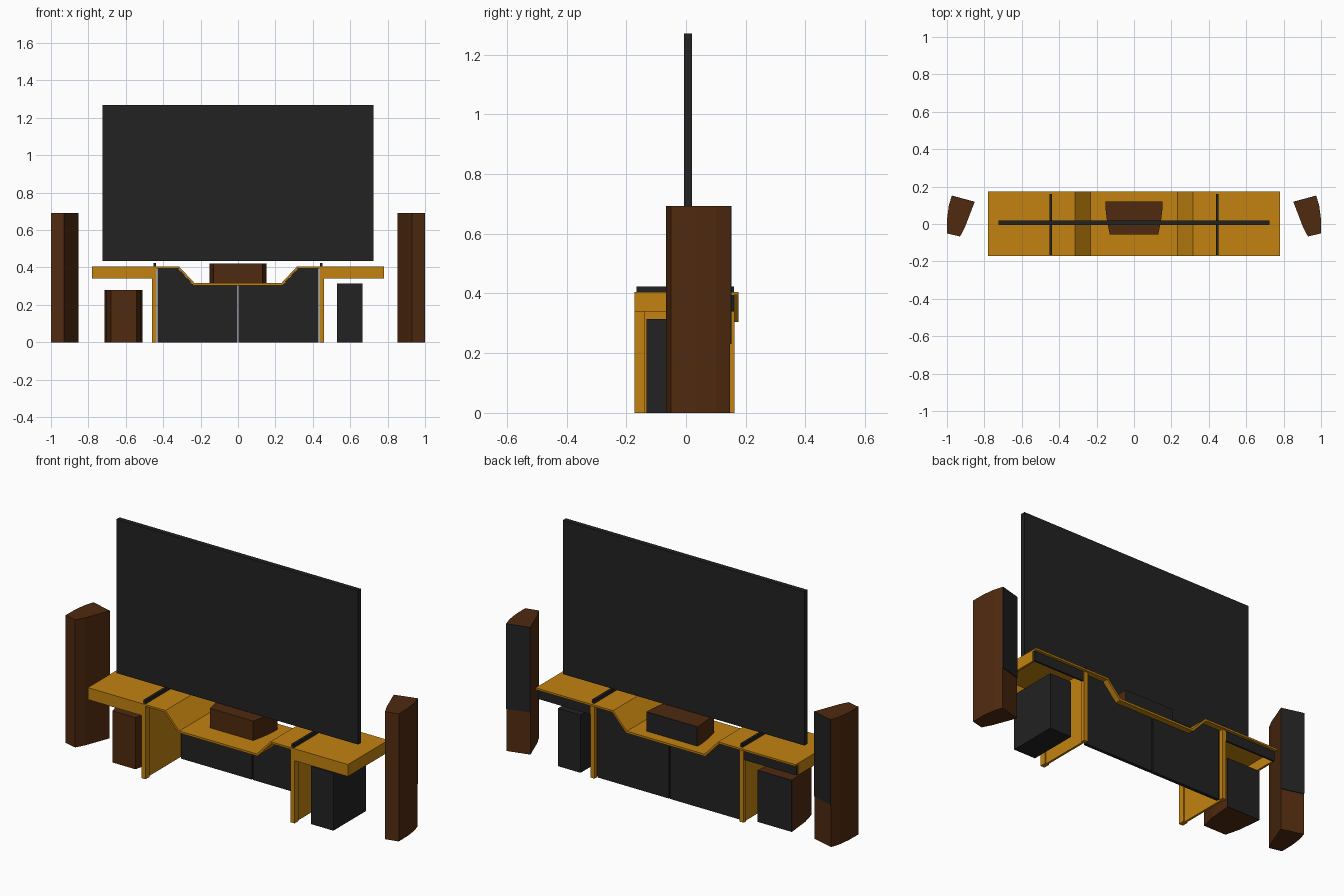
import bpy, bmesh

cube = bpy.data.objects.get("Cube")
if cube:
    bpy.data.objects.remove(cube, do_unlink=True)


def material(name, rgb):
    m = bpy.data.materials.new(name)
    m.use_nodes = True
    m.diffuse_color = (*rgb, 1)
    m.node_tree.nodes["Principled BSDF"].inputs["Base Color"].default_value = (*rgb, 1)
    return m


WOOD = material("golden wood", (0.54, 0.225, 0.005))
BROWN = material("dark brown veneer", (0.08, 0.023, 0.005))
BLACK = material("matte black", (0.016, 0.016, 0.016))


def prism(name, pts, lo, hi, mat, axis="z"):
    """Extrude a flat outline: (x, y) along z, or (x, z) along y."""
    bm = bmesh.new()
    place = (lambda a, b, t: (a, b, t)) if axis == "z" else (lambda a, b, t: (a, t, b))
    face = bm.faces.new([bm.verts.new(place(a, b, lo)) for a, b in pts])
    ext = bmesh.ops.extrude_face_region(bm, geom=[face])
    verts = [v for v in ext["geom"] if isinstance(v, bmesh.types.BMVert)]
    offset = (0, 0, hi - lo) if axis == "z" else (0, hi - lo, 0)
    bmesh.ops.translate(bm, vec=offset, verts=verts)
    bmesh.ops.recalc_face_normals(bm, faces=bm.faces)
    me = bpy.data.meshes.new(name)
    bm.to_mesh(me)
    bm.free()
    me.materials.append(mat)
    ob = bpy.data.objects.new(name, me)
    bpy.context.scene.collection.objects.link(ob)
    return ob


def box(name, x0, x1, y0, y1, z0, z1, mat):
    x0, x1 = sorted((x0, x1))
    return prism(name, [(x0, y0), (x1, y0), (x1, y1), (x0, y1)], z0, z1, mat)


# Table top: a constant-thickness board that dips in the middle
upper = [(-0.78, 0.405), (-0.315, 0.405), (-0.232, 0.316),
         (0.232, 0.316), (0.315, 0.405), (0.78, 0.405)]
lower = [(0.78, 0.395), (0.32, 0.395), (0.237, 0.305),
         (-0.237, 0.305), (-0.32, 0.395), (-0.78, 0.395)]
prism("table_top", upper + lower, -0.172, 0.175, WOOD, "y")

# Screen
box("screen", -0.725, 0.725, -0.006, 0.02, 0.435, 1.27, BLACK)

for s, side in ((1, "left"), (-1, "right")):
    # Leg frame: thin panel between a deep and a shallow post
    box(f"{side}_leg_panel", s * 0.442, s * 0.454, -0.14, 0.15, 0, 0.395, WOOD)
    box(f"{side}_leg_front_post", s * 0.435, s * 0.46, -0.172, -0.137, 0, 0.395, WOOD)
    box(f"{side}_leg_back_post", s * 0.435, s * 0.46, 0.142, 0.163, 0, 0.395, WOOD)

    # Hollow wing: aprons on two sides, dark drawer front on the third
    box(f"{side}_long_apron", s * 0.46, s * 0.78, -0.172, -0.157, 0.34, 0.395, WOOD)
    box(f"{side}_end_apron", s * 0.768, s * 0.78, -0.157, 0.148, 0.34, 0.395, WOOD)
    box(f"{side}_drawer_front", s * 0.462, s * 0.775, 0.15, 0.16, 0.34, 0.394, BLACK)

    # Screen foot rail
    box(f"{side}_screen_foot", s * 0.438, s * 0.452, -0.165, 0.16, 0.405, 0.424, BLACK)

    # Cabinet door cut to follow the table top
    door = [(s * x, z) for x, z in ((0.003, 0), (0.43, 0), (0.43, 0.394),
                                    (0.32, 0.394), (0.237, 0.304), (0.003, 0.304))]
    prism(f"{side}_door", door, 0.125, 0.143, BLACK, "y")

    # Tower speaker: wedge plan with bowed sides, angled inwards
    plan = [(0.975, 0.148), (0.99, 0.1), (0.999, 0.03), (1.0, -0.05),
            (0.93, -0.067), (0.905, -0.02), (0.88, 0.045), (0.853, 0.115)]
    prism(f"{side}_tower", [(s * x, y) for x, y in plan], 0, 0.692, BROWN)
    grille = [(0.975, 0.148), (0.853, 0.115), (0.852, 0.119), (0.974, 0.152)]
    prism(f"{side}_tower_grille", [(s * x, y) for x, y in grille], 0.23, 0.692, BLACK)

# Centre speaker with a tapered body
centre = [(-0.13, -0.055), (0.13, -0.055), (0.145, 0.02), (0.152, 0.08),
          (0.153, 0.118), (-0.153, 0.118), (-0.152, 0.08), (-0.145, 0.02)]
prism("centre_speaker", centre, 0.316, 0.422, BROWN)
box("centre_speaker_grille", -0.152, 0.152, 0.118, 0.121, 0.317, 0.421, BLACK)

# Brown bass speaker, narrower at one end
bass = [(-0.68, -0.105), (-0.542, -0.105), (-0.522, -0.02), (-0.51, 0.11),
        (-0.715, 0.11), (-0.702, -0.02)]
prism("bass_speaker", bass, 0, 0.28, BROWN)
box("bass_speaker_grille", -0.715, -0.51, 0.11, 0.115, 0, 0.28, BLACK)

# Black equipment case
box("equipment_case", 0.53, 0.665, -0.132, 0.147, 0, 0.314, BLACK)
